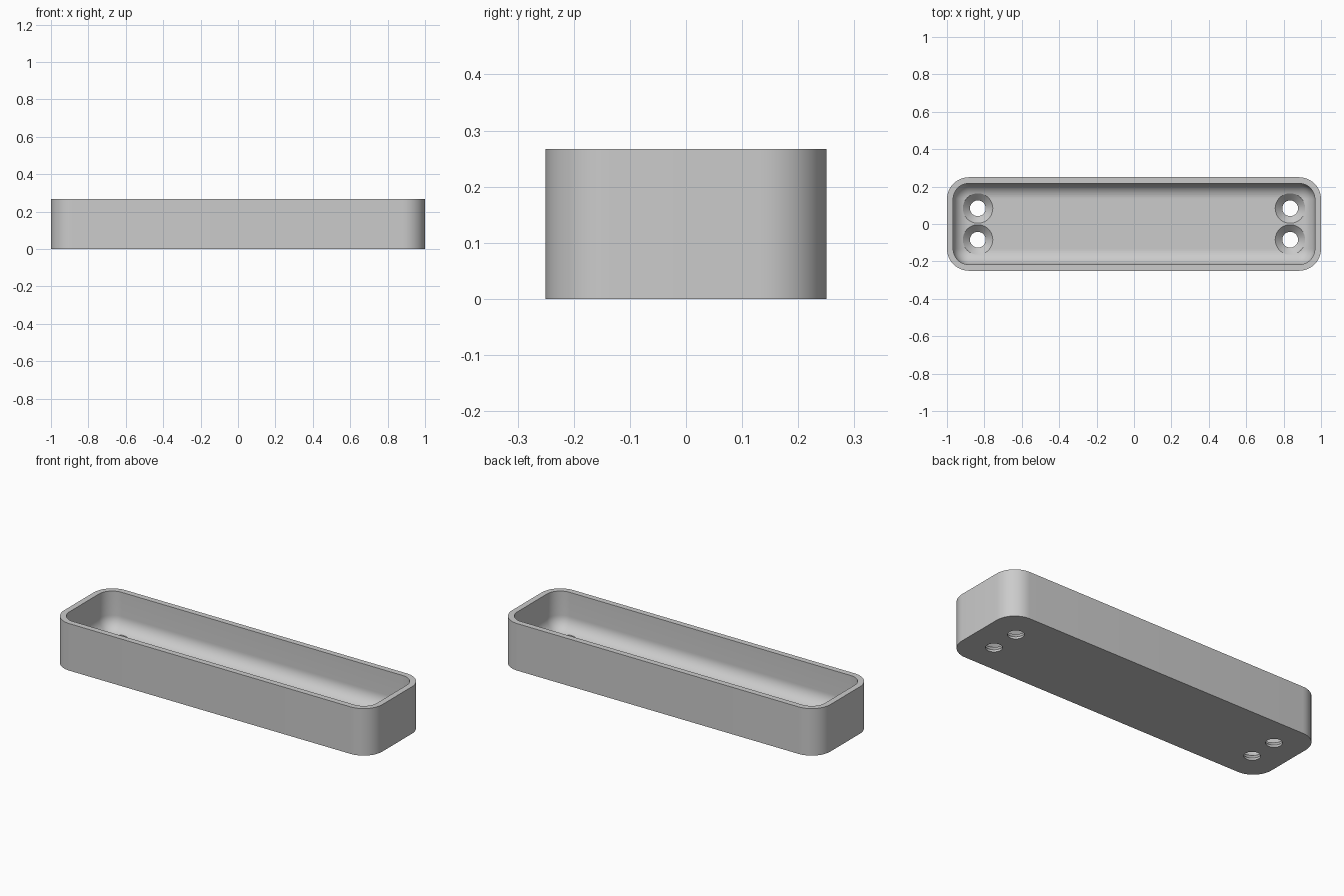
import bpy, bmesh, math

cube = bpy.data.objects.get("Cube")
if cube:
    bpy.data.objects.remove(cube, do_unlink=True)

HALF_X, HALF_Y, HEIGHT = 1.0, 0.25, 0.267
CORNER, WALL, FLOOR, FILLET = 0.117, 0.033, 0.05, 0.08
HOLE_X, HOLE_Y, HOLE_R, SINK_R = 0.835, 0.084, 0.042, 0.08
SEGMENTS = 12

grey = bpy.data.materials.new("light grey")
grey.use_nodes = True
colour = (0.6, 0.6, 0.6, 1)
grey.diffuse_color = colour
grey.node_tree.nodes["Principled BSDF"].inputs["Base Color"].default_value = colour


def rounded_ring(bm, inset, z):
    """Rounded rectangle of vertices, inset from the outer outline."""
    radius = CORNER - inset
    ring = []
    for quarter, (sx, sy) in enumerate([(1, 1), (-1, 1), (-1, -1), (1, -1)]):
        for i in range(SEGMENTS + 1):
            a = (quarter + i / SEGMENTS) * math.pi / 2
            ring.append(bm.verts.new((sx * (HALF_X - CORNER) + radius * math.cos(a),
                                      sy * (HALF_Y - CORNER) + radius * math.sin(a), z)))
    return ring


def circle_ring(bm, x, y, radius, z, count=48):
    turn = 2 * math.pi / count
    return [bm.verts.new((x + radius * math.cos(i * turn), y + radius * math.sin(i * turn), z))
            for i in range(count)]


def loft(bm, rings):
    """Skin a stack of rings and cap both ends."""
    bm.faces.new(rings[0][::-1])
    for low, high in zip(rings, rings[1:]):
        for i in range(len(low)):
            j = (i + 1) % len(low)
            bm.faces.new((low[i], low[j], high[j], high[i]))
    bm.faces.new(rings[-1])


def make_object(name, bm):
    bmesh.ops.recalc_face_normals(bm, faces=bm.faces)
    mesh = bpy.data.meshes.new(name)
    bm.to_mesh(mesh)
    bm.free()
    mesh.materials.append(grey)
    obj = bpy.data.objects.new(name, mesh)
    bpy.context.collection.objects.link(obj)
    return obj


# Tray: outer wall, rim, inner wall, and a fillet down to the floor
bm = bmesh.new()
rings = [rounded_ring(bm, 0, 0), rounded_ring(bm, 0, HEIGHT), rounded_ring(bm, WALL, HEIGHT)]
for i in range(SEGMENTS + 1):
    a = i / SEGMENTS * math.pi / 2
    rings.append(rounded_ring(bm, WALL + FILLET * (1 - math.cos(a)),
                              FLOOR + FILLET * (1 - math.sin(a))))
loft(bm, rings)
tray = make_object("tray", bm)

# Countersunk screw holes, two at each end
bm = bmesh.new()
cone_base = FLOOR - (SINK_R - HOLE_R)
profile = [(HOLE_R, -0.05), (HOLE_R, cone_base), (SINK_R, FLOOR), (SINK_R, FLOOR + 0.12)]
for sx in (-1, 1):
    for sy in (-1, 1):
        loft(bm, [circle_ring(bm, sx * HOLE_X, sy * HOLE_Y, r, z) for r, z in profile])
cutter = make_object("screw_hole_cutter", bm)
cutter.hide_render = True

cut = tray.modifiers.new("screw holes", 'BOOLEAN')
cut.operation = 'DIFFERENCE'
cut.solver = 'EXACT'
cut.object = cutter

bpy.ops.object.select_all(action='DESELECT')
tray.select_set(True)
bpy.context.view_layer.objects.active = tray
bpy.ops.object.modifier_apply(modifier=cut.name)
bpy.data.objects.remove(cutter, do_unlink=True)
bpy.ops.object.shade_smooth_by_angle(angle=math.radians(30))
